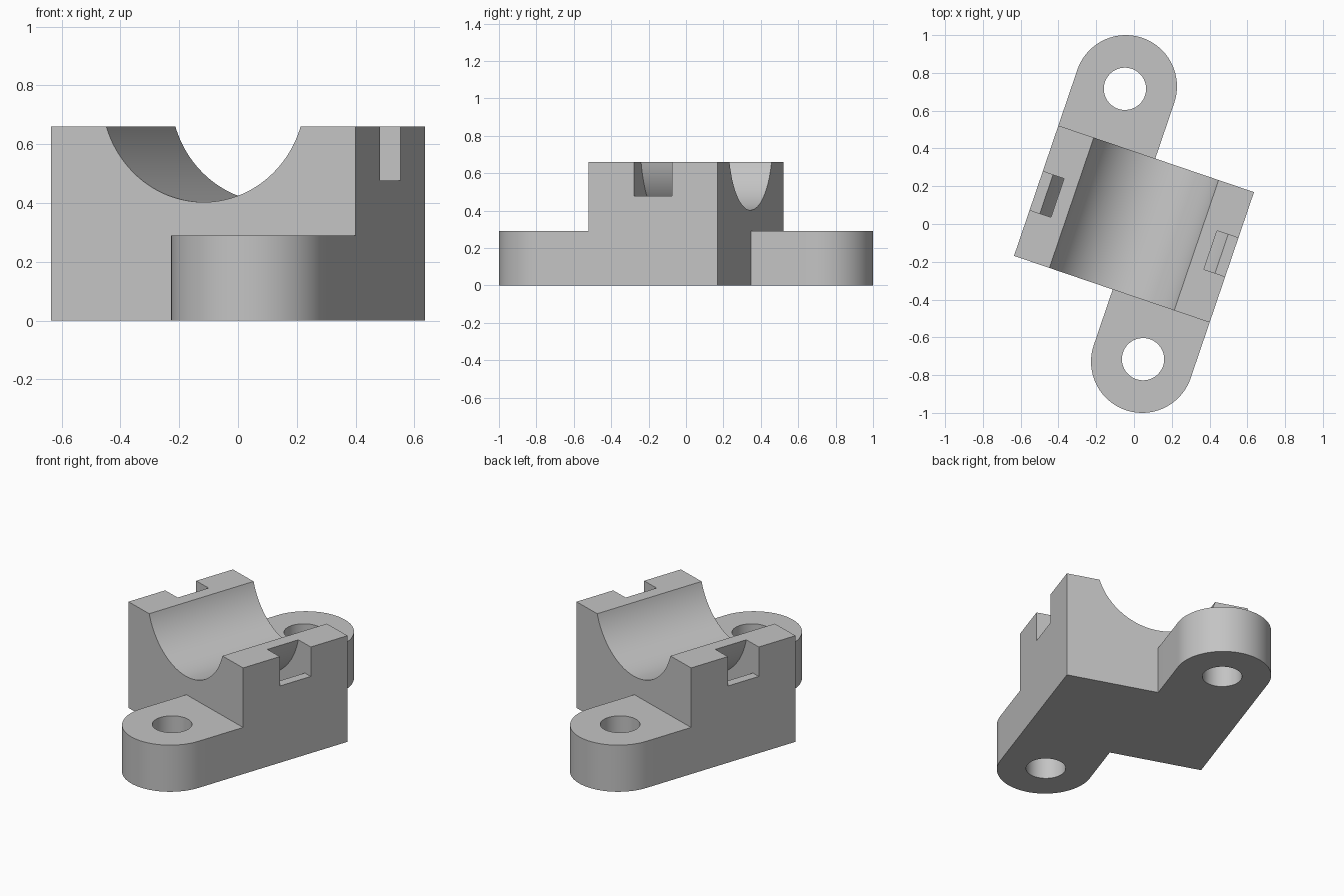
import bpy, bmesh
from math import pi, cos, sin, asin, radians
from mathutils import Matrix

cube = bpy.data.objects.get("Cube")
if cube:
    bpy.data.objects.remove(cube)

TURN = Matrix.Rotation(radians(-18.8), 4, 'Z')
HALF_W, HALF_D, TOP = 0.547, 0.3645, 0.66
BORE_Z, BORE_R = 0.7685, 0.3655          # cradle axis height and radius
STRAP_IN, STRAP_OUT, STRAP_W = 0.4415, 0.57, 0.108
LEDGE = 0.477
TAB_R, TAB_V, TAB_H = 0.271, 0.676, 0.29
HOLE_R, HOLE_V = 0.112, 0.662

grey = bpy.data.materials.new("light grey")
grey.use_nodes = True
colour = (0.55, 0.55, 0.55, 1)
grey.diffuse_color = colour
grey.node_tree.nodes["Principled BSDF"].inputs["Base Color"].default_value = colour


def arc(cx, cy, r, start, end, steps):
    return [(cx + r * cos(start + (end - start) * i / steps),
             cy + r * sin(start + (end - start) * i / steps)) for i in range(steps + 1)]


def prism(name, outline, low, high, upright=False):
    """Extrude an outline along z, or along the depth when it is an upright section."""
    bm = bmesh.new()
    place = (lambda p, d: (p[0], d, p[1])) if upright else (lambda p, d: (p[0], p[1], d))
    face = bm.faces.new([bm.verts.new(place(p, low)) for p in outline])
    ext = bmesh.ops.extrude_face_region(bm, geom=[face])
    moved = [v for v in ext["geom"] if isinstance(v, bmesh.types.BMVert)]
    step = (0, high - low, 0) if upright else (0, 0, high - low)
    bmesh.ops.translate(bm, verts=moved, vec=step)
    bmesh.ops.recalc_face_normals(bm, faces=bm.faces)
    mesh = bpy.data.meshes.new(name)
    bm.to_mesh(mesh)
    bm.free()
    mesh.materials.append(grey)
    obj = bpy.data.objects.new(name, mesh)
    bpy.context.collection.objects.link(obj)
    return obj


def activate(obj):
    bpy.ops.object.select_all(action='DESELECT')
    obj.select_set(True)
    bpy.context.view_layer.objects.active = obj


def cut(obj, cutter):
    cutter.hide_render = True
    activate(obj)
    mod = obj.modifiers.new("cut", 'BOOLEAN')
    mod.operation, mod.solver, mod.object = 'DIFFERENCE', 'EXACT', cutter
    bpy.ops.object.modifier_apply(modifier=mod.name)
    bpy.data.objects.remove(cutter)


def finish(obj):
    activate(obj)
    bpy.ops.object.shade_smooth_by_angle(angle=radians(25))
    obj.matrix_world = TURN


# Saddle block with the round cradle along its depth
dip = asin((BORE_Z - TOP) / BORE_R)
section = [(-HALF_W, 0), (HALF_W, 0), (HALF_W, TOP)]
section += arc(0, BORE_Z, BORE_R, -dip, dip - pi, 64)
section += [(-HALF_W, TOP)]
block = prism("saddle_block", section, -HALF_D, HALF_D, True)

# Curved strap channel passing under the cradle, open at both side walls
high = asin((BORE_Z - 0.75) / STRAP_IN)
low = asin((BORE_Z - LEDGE) / STRAP_OUT)
channel = arc(0, BORE_Z, STRAP_IN, -high, high - pi, 64)
channel += [(-0.7, 0.75), (-0.7, LEDGE)]
channel += arc(0, BORE_Z, STRAP_OUT, low - pi, -low, 64)
channel += [(0.7, LEDGE), (0.7, 0.75)]
cut(block, prism("strap_cutter", channel, -STRAP_W, STRAP_W, True))
finish(block)

# Rounded bolt tabs at opposite corners
for name, s in (("front_tab", -1), ("back_tab", 1)):
    mid = -s * (HALF_W - TAB_R)
    outline = [(mid + TAB_R, s * HALF_D)]
    outline += arc(mid, s * TAB_V, TAB_R, 0, s * pi, 48)
    outline += [(mid - TAB_R, s * HALF_D)]
    tab = prism(name, outline, 0, TAB_H)
    cut(tab, prism("hole_cutter", arc(mid, s * HOLE_V, HOLE_R, 0, 2 * pi, 48)[:-1], -0.1, 0.5))
    finish(tab)
